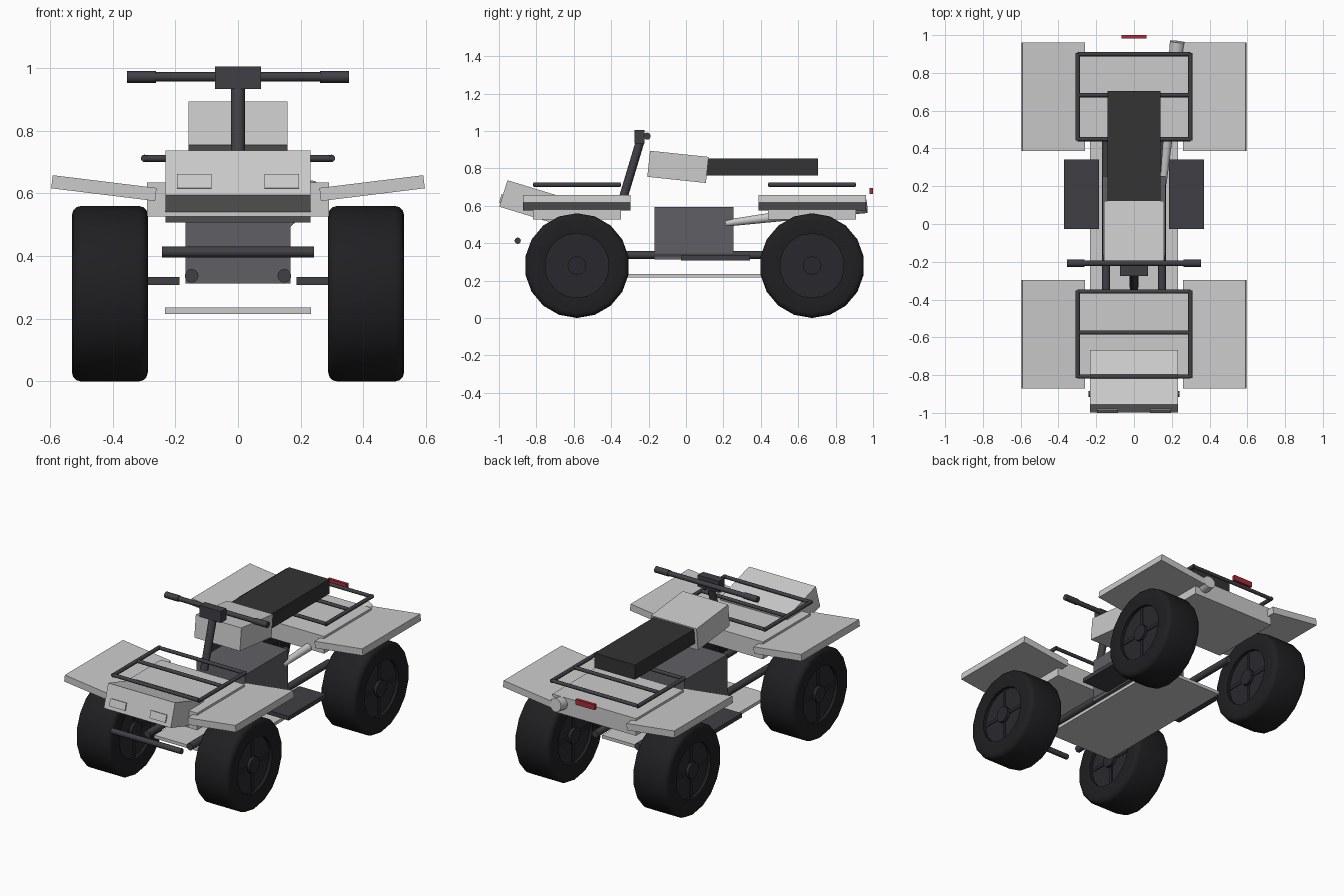
import bpy, bmesh
from math import radians, sin, cos, pi
from mathutils import Vector

if "Cube" in bpy.data.objects:
    bpy.data.objects.remove(bpy.data.objects["Cube"])


def material(name, r, g, b):
    m = bpy.data.materials.new(name)
    m.diffuse_color = (r, g, b, 1)
    m.use_nodes = True
    m.node_tree.nodes["Principled BSDF"].inputs["Base Color"].default_value = m.diffuse_color
    return m


RUBBER = material("rubber", .014, .014, .016)
RIM = material("rim_dark", .022, .022, .027)
FRAME = material("frame_dark", .05, .05, .06)
ENGINE = material("engine_grey", .115, .115, .13)
SEAT = material("seat_black", .033, .033, .035)
STEEL = material("bright_steel", .75, .75, .77)
RED = material("red_lens", .4, .025, .04)


def finish(ob, name, mat):
    ob.name = name
    if mat:
        ob.data.materials.append(mat)
    return ob


def box(name, loc, size, mat=None, rot=(0, 0, 0)):
    bpy.ops.mesh.primitive_cube_add(size=1, location=loc, rotation=[radians(a) for a in rot])
    ob = bpy.context.object
    ob.scale = size
    bpy.ops.object.transform_apply(location=False, rotation=False, scale=True)
    return finish(ob, name, mat)


def tube(name, a, b, r1, mat, r2=None, sides=12):
    a, b = Vector(a), Vector(b)
    bpy.ops.mesh.primitive_cone_add(vertices=sides, radius1=r1, radius2=r2 or r1,
                                    depth=(b - a).length, location=(a + b) / 2)
    ob = bpy.context.object
    ob.rotation_euler = (b - a).to_track_quat('Z', 'Y').to_euler()
    bpy.ops.object.shade_smooth_by_angle(angle=radians(35))
    return finish(ob, name, mat)


def tyre(name, loc, profile, sides=18):
    # closed (radius, x) profile swept round the axle
    bm = bmesh.new()
    rings = []
    for i in range(sides):
        a = pi / 2 + 2 * pi * i / sides
        rings.append([bm.verts.new((x, r * cos(a), r * sin(a))) for r, x in profile])
    n = len(profile)
    for i in range(sides):
        p, q = rings[i], rings[(i + 1) % sides]
        for j in range(n):
            k = (j + 1) % n
            bm.faces.new((p[j], p[k], q[k], q[j]))
    bmesh.ops.recalc_face_normals(bm, faces=bm.faces)
    me = bpy.data.meshes.new(name)
    bm.to_mesh(me)
    bm.free()
    ob = bpy.data.objects.new(name, me)
    bpy.context.collection.objects.link(ob)
    ob.location = loc
    bpy.context.view_layer.objects.active = ob
    ob.select_set(True)
    bpy.ops.object.shade_smooth_by_angle(angle=radians(35))
    ob.select_set(False)
    return finish(ob, name, RUBBER)


HALF = [(.172, .115), (.25, .1215), (.266, .117), (.276, .107), (.28, .093)]
PROFILE = HALF + [(r, -x) for r, x in reversed(HALF)]

for end, y in (("front", -.583), ("rear", .674)):
    for side, s in (("left", -1), ("right", 1)):
        tag = f"{end}_{side}"
        cx, cz = s * .409, .28
        # wheel: tyre, recessed rim, hub and spokes
        bpy.ops.object.select_all(action='DESELECT')
        tyre(f"{tag}_tyre", (cx, y, cz), PROFILE)
        tube(f"{tag}_rim", (cx - .095, y, cz), (cx + .095, y, cz), .175, RIM, sides=18)
        tube(f"{tag}_hub", (cx - .115, y, cz), (cx + .115, y, cz), .05, RIM)
        box(f"{tag}_spoke_upright", (cx, y, cz), (.2, .02, .34), RIM)
        box(f"{tag}_spoke_level", (cx, y, cz), (.2, .34, .02), RIM)
        # fender rising outwards
        box(f"{tag}_fender", (s * .428, y, .617), (.334, .575, .042), rot=(0, -s * 7, 0))
        # rack side rail
        tube(f"{tag}_rack_rail", (s * .298, y - .232, .712), (s * .298, y + .232, .712), .012, FRAME)
    # deck between the fenders and rack crossbars
    box(f"{end}_deck", (0, y, .581), (.58, .47, .108))
    for i, d in enumerate((-.225, .008, .225)):
        tube(f"{end}_rack_crossbar_{i + 1}", (-.3, y + d, .712), (.3, y + d, .712), .011, FRAME)

# nose and headlights
box("nose", (0, -.833, .622), (.464, .3, .148), rot=(-17, 0, 0))
for side, s in (("left", -1), ("right", 1)):
    box(f"{side}_headlight", (s * .14, -.983, .637), (.11, .02, .046), rot=(-17, 0, 0))
    # frame tube, footrest, grip
    tube(f"{side}_frame_tube", (s * .148, -.69, .337), (s * .148, .69, .337), .022, FRAME)
    box(f"{side}_footrest", (s * .278, .158, .32), (.184, .368, .026), FRAME)
    tube(f"{side}_grip", (s * .262, -.208, .972), (s * .354, -.208, .972), .019, FRAME)

# chassis
tube("front_bumper", (-.242, -.9, .413), (.242, -.9, .413), .017, FRAME)
box("engine", (0, .043, .453), (.336, .424, .28), ENGINE)
box("skid_plate", (0, 0, .226), (.465, 1.0, .02))
tube("exhaust", (.155, .215, .507), (.23, .965, .602), .018, STEEL, r2=.041, sides=14)

# tank and seat
box("tank", (0, -.043, .808), (.316, .315, .14), rot=(-6, 0, 0))
box("seat", (0, .405, .807), (.28, .6, .092), SEAT)

# steering
tube("steering_column", (0, -.335, .645), (0, -.245, .945), .023, FRAME)
box("handlebar_clamp", (0, -.248, .97), (.148, .054, .072), FRAME)
tube("handlebar", (-.35, -.208, .972), (.35, -.208, .972), .015, FRAME)

# tail light
box("tail_light", (0, .991, .679), (.132, .018, .033), RED)
